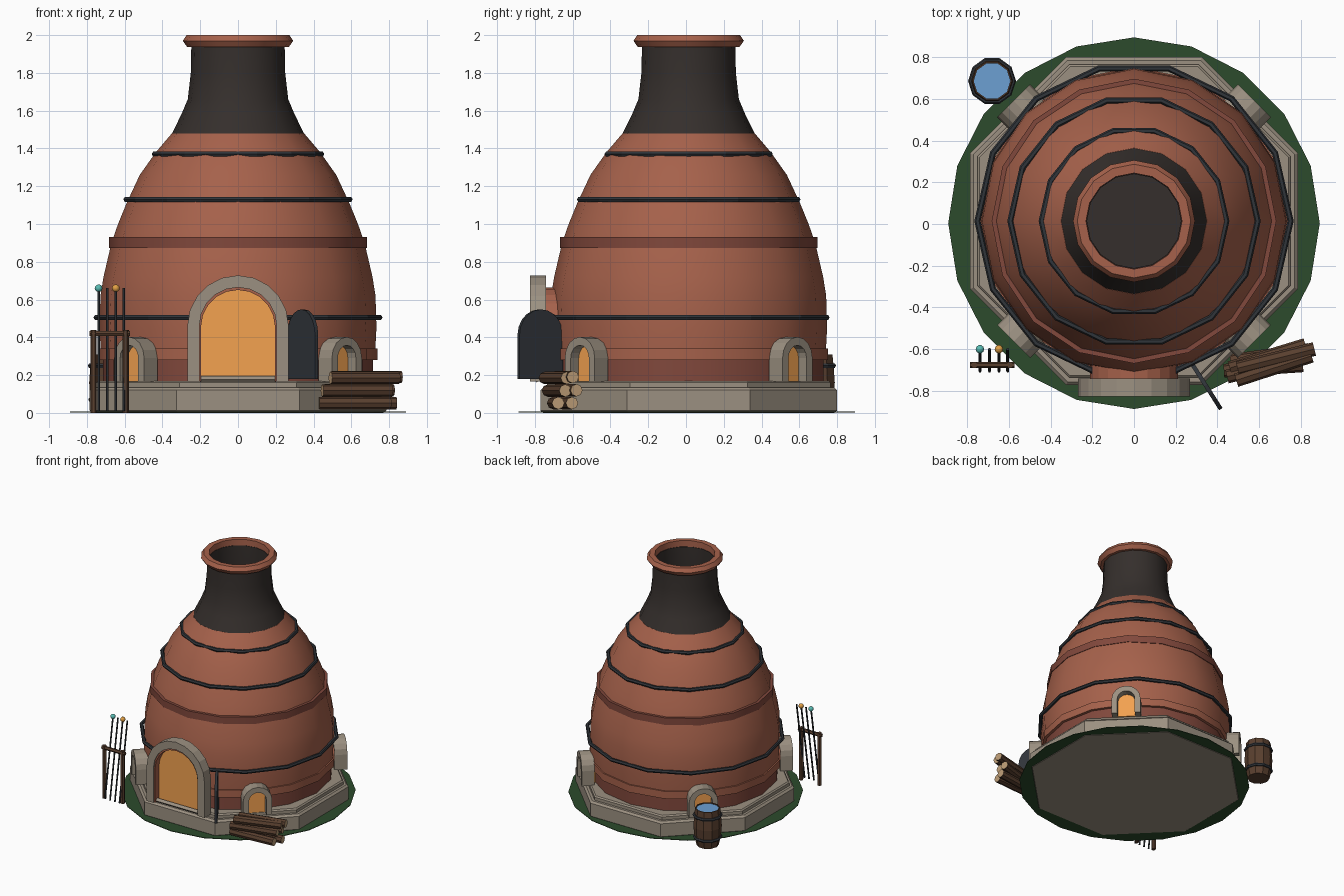
import bpy, bmesh
from math import pi, sin, cos, radians
from mathutils import Vector

if "Cube" in bpy.data.objects:
    bpy.data.objects.remove(bpy.data.objects["Cube"])

YC = 0.014  # kiln axis sits slightly behind the origin


def mat(name, r, g, b):
    m = bpy.data.materials.new(name)
    m.diffuse_color = (r, g, b, 1)
    m.use_nodes = True
    m.node_tree.nodes["Principled BSDF"].inputs["Base Color"].default_value = m.diffuse_color
    return m


BRICK = mat("brick", .38, .12, .07)
DARK_BRICK = mat("dark_brick", .22, .065, .045)
SOOT = mat("soot", .035, .028, .025)
STONE = mat("stone", .33, .28, .22)
IRON = mat("iron", .03, .035, .042)
GLOW = mat("glow", .9, .36, .08)
WOOD = mat("wood", .1, .05, .028)
CUT = mat("cut_wood", .5, .33, .18)
GRASS = mat("grass", .025, .07, .025)
WATER = mat("water", .15, .35, .65)
TEAL = mat("teal_glass", .1, .5, .45)
AMBER = mat("amber_glass", .75, .35, .06)


def build(name, verts, faces, material, smooth=None):
    me = bpy.data.meshes.new(name)
    me.from_pydata([tuple(v) for v in verts], [], faces)
    bm = bmesh.new()
    bm.from_mesh(me)
    bmesh.ops.recalc_face_normals(bm, faces=bm.faces)
    bm.to_mesh(me)
    bm.free()
    me.materials.append(material)
    if smooth:
        me.polygons.foreach_set("use_smooth", [True] * len(me.polygons))
        me.set_sharp_from_angle(angle=radians(smooth))
    ob = bpy.data.objects.new(name, me)
    bpy.context.collection.objects.link(ob)
    return ob


def lathe(name, prof, n, material, at=(0, YC), phase=0, closed=False, smooth=None):
    """Turn an (r, z) profile; open profiles get flat caps."""
    verts = [(at[0] + r * cos(phase + 2 * pi * i / n), at[1] + r * sin(phase + 2 * pi * i / n), z)
             for r, z in prof for i in range(n)]
    k = len(prof)
    faces = [(a * n + i, a * n + (i + 1) % n, (a + 1) % k * n + (i + 1) % n, (a + 1) % k * n + i)
             for a in range(k if closed else k - 1) for i in range(n)]
    if not closed:
        faces += [tuple(range(n)), tuple(range((k - 1) * n, k * n))]
    return build(name, verts, faces, material, smooth)


def hoop(name, r, z, t, n, at=(0, YC)):
    prof = [(r + t * cos(i * pi / 3), z + t * sin(i * pi / 3)) for i in range(6)]
    lathe(name, prof, n, IRON, at, closed=True)


def arch_line(w, z0, spring, n):
    return [(w, z0)] + [(w * cos(pi * i / n), spring + w * sin(pi * i / n)) for i in range(n + 1)] + [(-w, z0)]


def arch(name, w, z0, spring, d0, d1, material, centre, ang, inner=None, n=10):
    """Arched slab, or an arched frame if inner half width is given; ang is the outward direction."""
    out, tan = Vector((cos(ang), sin(ang), 0)), Vector((-sin(ang), cos(ang), 0))
    base = Vector((centre[0], centre[1], 0))
    lines = [arch_line(w, z0, spring, n)] + ([arch_line(inner, z0, spring, n)] if inner else [])
    verts = [base + out * d + tan * t + Vector((0, 0, z)) for ln in lines for d in (d0, d1) for t, z in ln]
    m = n + 3
    if inner:
        order = [0, m, 3 * m, 2 * m]  # outer back, outer front, inner front, inner back
        faces = [(order[a] + i, order[a] + i + 1, order[(a + 1) % 4] + i + 1, order[(a + 1) % 4] + i)
                 for a in range(4) for i in range(m - 1)]
        faces += [tuple(o + e for o in order) for e in (0, m - 1)]
    else:
        faces = [(i, (i + 1) % m, m + (i + 1) % m, m + i) for i in range(m)]
        faces += [tuple(range(m)), tuple(range(m, 2 * m))]
    return build(name, verts, faces, material)


def rod(name, a, b, r, n, material):
    a, b = Vector(a), Vector(b)
    q = (b - a).to_track_quat('Z', 'Y')
    verts = [p + q @ Vector((r * cos(2 * pi * i / n), r * sin(2 * pi * i / n), 0)) for p in (a, b) for i in range(n)]
    faces = [(i, (i + 1) % n, n + (i + 1) % n, n + i) for i in range(n)]
    faces += [tuple(range(n)), tuple(range(n, 2 * n))]
    return build(name, verts, faces, material)


# Ground and octagonal stone plinth
lathe("grass_disc", [(.89, .003), (.89, .008)], 20, GRASS, at=(0, .004))
k = 1 / cos(pi / 8)
lathe("plinth", [(.77 * k, 0), (.785 * k, .012), (.785 * k, .12), (.77 * k, .135), (.75 * k, .135),
                 (.75 * k, .16), (.74 * k, .17)], 8, STONE, phase=pi / 8)

# Brick kiln body, raised courses
lathe("kiln_foot", [(.715, .165), (.715, .285)], 16, DARK_BRICK, smooth=30)
lathe("lower_course", [(.738, .28), (.738, .342)], 16, BRICK, smooth=30)
lathe("kiln_body", [(.725, .3), (.733, .45), (.728, .62), (.712, .72), (.67, .9), (.635, 1.0), (.59, 1.11),
                    (.52, 1.26), (.435, 1.38), (.35, 1.48)], 16, BRICK, smooth=40)
lathe("dark_course", [(.66, .872), (.682, .872), (.682, .93), (.64, .93)], 16, DARK_BRICK, smooth=30)

# Sooty open chimney and its brick rim
lathe("chimney", [(.35, 1.478), (.3, 1.58), (.266, 1.66), (.25, 1.8), (.247, 1.95), (.225, 1.95),
                  (.225, 1.65), (.24, 1.5)], 16, SOOT, smooth=40)
lathe("chimney_rim", [(.25, 1.938), (.27, 1.938), (.292, 1.97), (.272, 2.0), (.23, 2.0), (.228, 1.938)],
      16, BRICK, closed=True, smooth=25)

# Iron bands
for i, (r, z) in enumerate([(.75, .505), (.592, 1.13), (.442, 1.37)]):
    hoop(f"iron_band_{i}", r, z, .015, 14)

# Main furnace mouth at the front
front = -pi / 2
arch("main_arch", .268, .165, .46, .755, .84, STONE, (0, YC), front, inner=.205)
arch("main_arch_lining", .21, .165, .455, .64, .83, BRICK, (0, YC), front, inner=.196)
arch("main_glow", .198, .165, .455, .6, .78, GLOW, (0, YC), front)
rod("main_sill", (-.2, -.79, .178), (.2, -.79, .178), .018, 4, STONE)

# Four small stoke holes on the diagonals
for i in range(4):
    a = pi / 4 + i * pi / 2
    arch(f"stoke_arch_{i}", .112, .165, .29, .715, .815, STONE, (0, YC), a, inner=.068, n=8)
    arch(f"stoke_glow_{i}", .07, .165, .29, .62, .755, GLOW, (0, YC), a, n=8)

# Swung-open iron door
arch("iron_door", .136, .18, .412, -.01, .01, IRON, (.343, -.772), radians(-57.5 + 90))

# Log pile: centre x, centre y, height, turn
logs = [(.62, -.69, .052, 4), (.65, -.63, .052, 8), (.63, -.685, .118, 14), (.64, -.635, .12, 17),
        (.67, -.69, .185, 18), (.68, -.645, .19, 14)]
for i, (x, y, z, t) in enumerate(logs):
    d = Vector((cos(radians(t)), sin(radians(t)), 0)) * .19
    c = Vector((x, y, z))
    ob = rod(f"log_{i}", c - d, c + d, .033, 8, WOOD)
    ob.data.materials.append(CUT)
    for p in ob.data.polygons:
        if len(p.vertices) > 4:
            p.material_index = 1

# Water barrel at the back
B = (-.68, .685)
lathe("barrel", [(.085, 0), (.102, .08), (.108, .16), (.102, .24), (.095, .31), (.088, .31), (.088, .29)],
      10, WOOD, at=B)
lathe("barrel_water", [(.09, .29), (.09, .302)], 10, WATER, at=B)
for i, (r, z) in enumerate([(.1, .07), (.102, .25)]):
    hoop(f"barrel_hoop_{i}", r, z, .013, 10, B)

# Tool rack with leaning blowpipes
for i, x in enumerate((-.765, -.595)):
    rod(f"rack_post_{i}", (x, -.675, 0), (x, -.675, .44), .017, 6, WOOD)
rod("rack_bar", (-.785, -.675, .42), (-.572, -.675, .42), .015, 6, WOOD)
for i, x in enumerate((-.738, -.692, -.647, -.605)):
    rod(f"blowpipe_{i}", (x, -.705, .01), (x, -.6, .66), .007, 6, IRON)
    if i in (0, 2):
        s = [(.02 * sin(pi * j / 6) + .0005, .66 - .02 * cos(pi * j / 6)) for j in range(7)]
        lathe(f"glass_gather_{i}", s, 10, AMBER if i else TEAL, at=(x, -.6), smooth=60)
